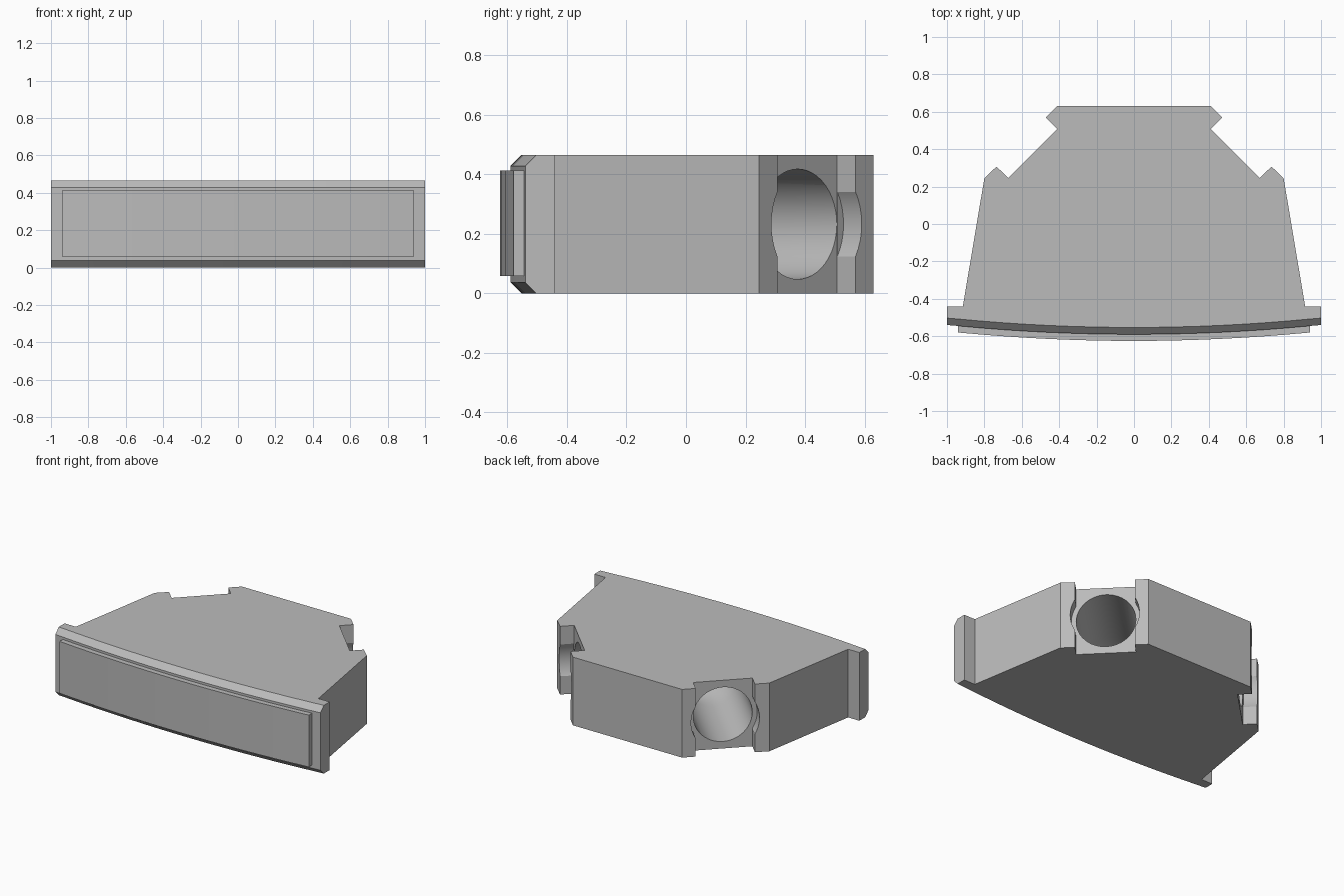
import bpy, bmesh
from math import sin, cos, pi, radians
from mathutils import Vector

cube = bpy.data.objects.get("Cube")
if cube:
    bpy.data.objects.remove(cube, do_unlink=True)

HEIGHT, CHAMFER, SEGMENTS = 0.465, 0.037, 16
HALF = 0.94          # half width of the curved front

grey = bpy.data.materials.new("plain_grey")
grey.use_nodes = True
grey.diffuse_color = (0.5, 0.5, 0.5, 1)
grey.node_tree.nodes["Principled BSDF"].inputs["Base Color"].default_value = (0.5, 0.5, 0.5, 1)


def loft(name, rings):
    """Join equal-sized closed rings with quads and cap both ends."""
    bm = bmesh.new()
    loops = [[bm.verts.new(p) for p in ring] for ring in rings]
    n = len(loops[0])
    for a, b in zip(loops, loops[1:]):
        for i in range(n):
            j = (i + 1) % n
            bm.faces.new((a[i], a[j], b[j], b[i]))
    bm.faces.new(loops[0][::-1])
    bm.faces.new(loops[-1])
    bmesh.ops.recalc_face_normals(bm, faces=bm.faces)
    mesh = bpy.data.meshes.new(name)
    bm.to_mesh(mesh)
    bm.free()
    mesh.materials.append(grey)
    obj = bpy.data.objects.new(name, mesh)
    bpy.context.collection.objects.link(obj)
    return obj


def bow(y_centre):
    """Gently curved front line, left to right."""
    xs = [HALF * (2 * i / SEGMENTS - 1) for i in range(SEGMENTS + 1)]
    return [(x, y_centre + 0.045 * (x / HALF) ** 2) for x in xs]


def smooth(obj):
    bpy.ops.object.select_all(action='DESELECT')
    obj.select_set(True)
    bpy.context.view_layer.objects.active = obj
    bpy.ops.object.shade_smooth_by_angle(angle=radians(30))


# Body: notched outline with a chamfered, bowed front
side = [(1, -0.44), (0.915, -0.44), (0.80, 0.245), (0.735, 0.307),
        (0.672, 0.245), (0.41, 0.507), (0.472, 0.57), (0.412, 0.63)]
back = side + [(-x, y) for x, y in reversed(side)]
front = [(-1, -0.54)] + bow(-0.59) + [(1, -0.54)]


def body_ring(z, inset):
    return [(x, y + inset, z) for x, y in front] + [(x, y, z) for x, y in back]


body = loft("body", [body_ring(0, CHAMFER), body_ring(CHAMFER, 0),
                     body_ring(HEIGHT - CHAMFER, 0), body_ring(HEIGHT, CHAMFER)])

# Bore cutter: an elbow joining both notches, wider where it meets the lugs
BEND, STRAIGHT = 0.25, 0.51
mouth = Vector((0.541, 0.376, HEIGHT / 2))
inward = Vector((-1, -1, 0)).normalized()
across = Vector((-1, 1, 0)).normalized()
stations = [(mouth - inward * 0.2, inward, 0.215),
            (mouth - inward * 0.002, inward, 0.215),
            (mouth - inward * 0.002, inward, 0.185)]
bend_start = mouth + inward * STRAIGHT
for i in range(9):
    a = pi / 4 * i / 8
    centre = bend_start + inward * BEND * sin(a) + across * BEND * (1 - cos(a))
    stations.append((centre, inward * cos(a) + across * sin(a), 0.185))
# Bring the middle of the elbow exactly onto the centre line
shift = Vector((stations[-1][0].x, 0, 0))
stations = stations[:3] + [(c - shift * (i / 8), d, r) for i, (c, d, r) in enumerate(stations[3:])]
mirrored = [(Vector((-c.x, c.y, c.z)), Vector((-d.x, d.y, 0)) * -1, r)
            for c, d, r in reversed(stations[:-1])]


def circle(centre, direction, radius, count=48):
    sideways = direction.cross(Vector((0, 0, 1)))
    return [centre + radius * (sideways * cos(2 * pi * k / count) + Vector((0, 0, sin(2 * pi * k / count))))
            for k in range(count)]


cutter = loft("bore_cutter", [circle(*s) for s in stations + mirrored])
cutter.hide_render = True
cut = body.modifiers.new("bore", 'BOOLEAN')
cut.operation, cut.solver, cut.object = 'DIFFERENCE', 'EXACT', cutter
bpy.context.view_layer.objects.active = body
bpy.ops.object.modifier_apply(modifier=cut.name)
bpy.data.objects.remove(cutter, do_unlink=True)
smooth(body)

# Raised front panel following the bow
outline = bow(-0.625) + bow(-0.57)[::-1]
panel = loft("front_panel", [[(x, y, z) for x, y in outline] for z in (0.058, 0.412)])
smooth(panel)
